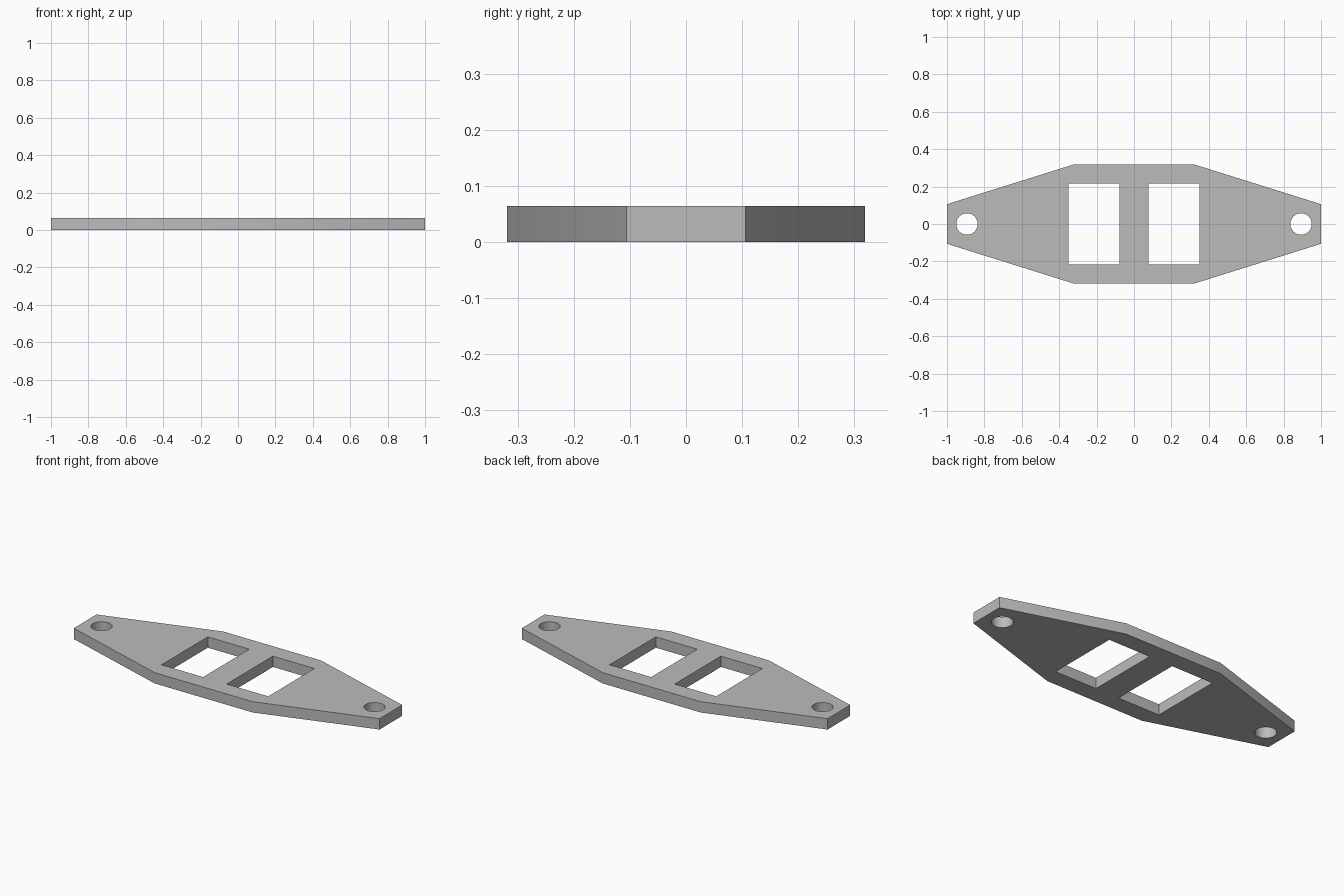
import bpy
import bmesh
import math

if "Cube" in bpy.data.objects:
    bpy.data.objects.remove(bpy.data.objects["Cube"], do_unlink=True)

THICKNESS = 0.064

grey = bpy.data.materials.new("light_grey")
grey.use_nodes = True
colour = (0.5, 0.5, 0.5, 1)
grey.diffuse_color = colour
grey.node_tree.nodes["Principled BSDF"].inputs["Base Color"].default_value = colour


def prism(name, outline, bottom, top):
    """Extrude a counter-clockwise outline between two heights."""
    bm = bmesh.new()
    face = bm.faces.new([bm.verts.new((x, y, bottom)) for x, y in outline])
    grown = bmesh.ops.extrude_face_region(bm, geom=[face])["geom"]
    verts = [v for v in grown if isinstance(v, bmesh.types.BMVert)]
    bmesh.ops.translate(bm, verts=verts, vec=(0, 0, top - bottom))
    bmesh.ops.recalc_face_normals(bm, faces=bm.faces)
    mesh = bpy.data.meshes.new(name)
    bm.to_mesh(mesh)
    bm.free()
    mesh.materials.append(grey)
    obj = bpy.data.objects.new(name, mesh)
    bpy.context.collection.objects.link(obj)
    return obj


def cut(target, name, outline):
    """Cut an outline right through the target."""
    cutter = prism(name, outline, -0.1, THICKNESS + 0.1)
    cutter.hide_render = True
    mod = target.modifiers.new(name, "BOOLEAN")
    mod.operation = "DIFFERENCE"
    mod.solver = "EXACT"
    mod.object = cutter
    bpy.ops.object.modifier_apply(modifier=mod.name)
    bpy.data.objects.remove(cutter, do_unlink=True)


# Plate with tapered ends
quarter = [(1, 0.106), (0.32, 0.319)]
half = quarter + [(-x, y) for x, y in reversed(quarter)]
plate = prism("mounting_plate", half + [(-x, -y) for x, y in half], 0, THICKNESS)
bpy.context.view_layer.objects.active = plate
plate.select_set(True)

# Two rectangular windows and two round screw holes
for side in (-1, 1):
    cx, hx, hy = side * 0.213, 0.136, 0.216
    cut(plate, "window_cutter",
        [(cx - hx, -hy), (cx + hx, -hy), (cx + hx, hy), (cx - hx, hy)])
    angles = [math.tau * i / 48 for i in range(48)]
    cut(plate, "screw_hole_cutter",
        [(side * 0.893 + 0.057 * math.cos(a), 0.057 * math.sin(a)) for a in angles])

bpy.ops.object.shade_smooth_by_angle(angle=math.radians(25))
